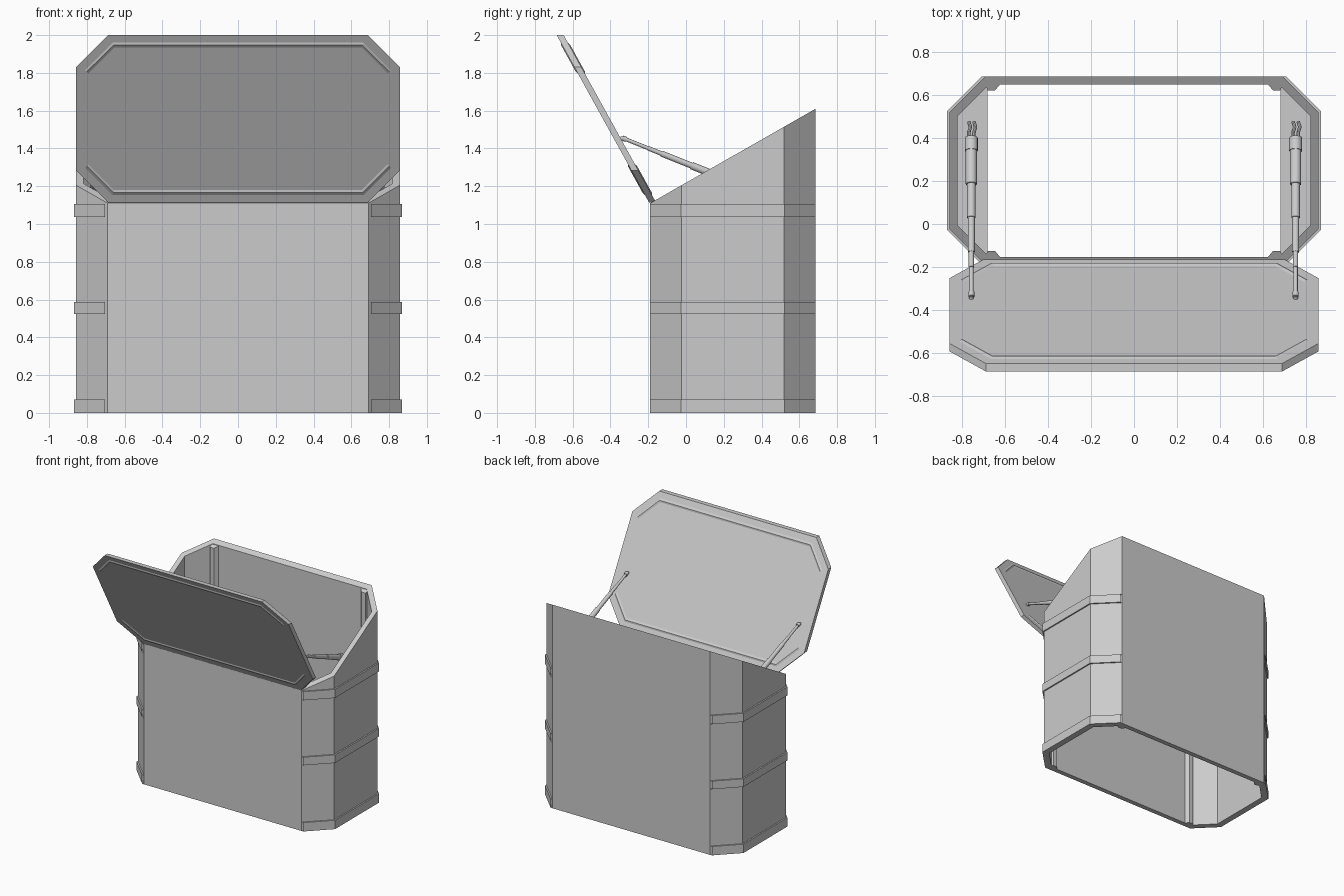
import bpy, bmesh, math
from mathutils import Vector

if "Cube" in bpy.data.objects:
    bpy.data.objects.remove(bpy.data.objects["Cube"])

grey = bpy.data.materials.new("plain grey")
grey.diffuse_color = (0.6, 0.6, 0.6, 1)
grey.use_nodes = True
grey.node_tree.nodes["Principled BSDF"].inputs["Base Color"].default_value = grey.diffuse_color


def finish(name, bm, smooth=False):
    bmesh.ops.recalc_face_normals(bm, faces=bm.faces)
    me = bpy.data.meshes.new(name)
    bm.to_mesh(me)
    bm.free()
    me.materials.append(grey)
    ob = bpy.data.objects.new(name, me)
    bpy.context.collection.objects.link(ob)
    if smooth:
        bpy.ops.object.select_all(action='DESELECT')
        ob.select_set(True)
        bpy.context.view_layer.objects.active = ob
        bpy.ops.object.shade_smooth_by_angle(angle=math.radians(35))
    return ob


def bridge(bm, loops, closed_ends=False, ring=False, cyclic=True):
    """Join successive point loops with quads."""
    vs = [[bm.verts.new(p) for p in loop] for loop in loops]
    pairs = list(zip(vs, vs[1:])) + ([(vs[-1], vs[0])] if ring else [])
    for a, b in pairs:
        n = len(a)
        for i in range(n if cyclic else n - 1):
            j = (i + 1) % n
            bm.faces.new((a[i], a[j], b[j], b[i]))
    if closed_ends:
        bm.faces.new(vs[0])
        bm.faces.new(vs[-1])


def octagon(x, y0, y1, c):
    """Rectangle with cut corners of size c."""
    half = [(x - c, y0), (x, y0 + c), (x, y1 - c), (x - c, y1)]
    return half + [(-px, py) for px, py in reversed(half)]


def rim(y):
    return 1.11 + (y + 0.19) * 0.571


# Open bin shell with a slanted rim
outer = octagon(0.857, -0.19, 0.685, 0.167)
inner = octagon(0.818, -0.152, 0.647, 0.145)
bm = bmesh.new()
bridge(bm, [[(x, y, 0) for x, y in outer],
            [(x, y, rim(y)) for x, y in outer],
            [(x, y, rim(y)) for x, y in inner],
            [(x, y, 0) for x, y in inner]], ring=True)
finish("bin_shell", bm)

for s, side in ((-1, "left"), (1, "right")):
    # Raised bands wrapping each end of the bin
    bm = bmesh.new()
    path = [(0.69, -0.19), (0.857, -0.023), (0.857, 0.518), (0.69, 0.685)]
    proud = [(0.705, -0.19), (0.868, -0.027), (0.868, 0.522), (0.705, 0.685)]
    for z0, z1 in ((0, 0.07), (0.523, 0.587), (1.037, 1.105)):
        bridge(bm, [[(s * x, y, z0) for x, y in path],
                    [(s * x, y, z0) for x, y in proud],
                    [(s * x, y, z1) for x, y in proud],
                    [(s * x, y, z1) for x, y in path]], cyclic=False)
    finish(side + "_bands", bm)

    # Ledge inside the bin below the strut
    bm = bmesh.new()
    ledge = [(0.68, -0.155), (0.82, -0.01), (0.82, 0.505), (0.68, 0.65)]
    bridge(bm, [[(s * x, y, z) for x, y in ledge] for z in (1.06, 1.08)],
           closed_ends=True)
    finish(side + "_ledge", bm)

    # Upright corner posts
    bm = bmesh.new()
    for wall, d in ((0.65, -1), (-0.155, 1)):
        plan = [(0.62, wall), (0.645, wall + d * 0.03),
                (0.68, wall + d * 0.03), (0.69, wall)]
        bridge(bm, [[(s * x, y, 0) for x, y in plan],
                    [(s * x, y, rim(y) - 0.004) for x, y in plan]],
               closed_ends=True)
    finish(side + "_posts", bm)


# Raised lid: leaning plate with level cut edges
def lid_y(z):
    return -0.195 - (z - 1.113) * 0.552


lid = octagon(0.857, 1.113, 2.0, 0.17)
bm = bmesh.new()
bridge(bm, [[(x, lid_y(z) + t, z) for x, z in lid] for t in (0, 0.037)],
       closed_ends=True)
finish("lid", bm)

# Shallow ribs along the lid's upper and lower edges, on both faces
bm = bmesh.new()
for base, d in ((0, -1), (0.037, 1)):
    for top in (False, True):
        rows = []
        for off, h in ((0, 0), (0.013, 0.006), (0.026, 0)):
            half = [(0.665 - off * 0.41, 0.04 + off),
                    (0.81 - off * 0.7, 0.185 + off * 0.7)]
            row = [(-x, e) for x, e in reversed(half)] + half
            line = []
            for x, e in row:
                z = 2.0 - e if top else 1.113 + e
                line.append((x, lid_y(z) + base + d * h, z))
            rows.append(line)
        bridge(bm, rows, cyclic=False)
finish("lid_ribs", bm)


# Gas struts
def tube(bm, p, q, r, sides=16):
    p, q = Vector(p), Vector(q)
    turn = (q - p).to_track_quat('Z', 'Y')
    ring = [Vector((r * math.cos(2 * math.pi * i / sides),
                    r * math.sin(2 * math.pi * i / sides), 0))
            for i in range(sides)]
    bridge(bm, [[c + turn @ v for v in ring] for c in (p, q)],
           closed_ends=True)


def on_axis(x, y):
    return (x, y, 1.457 - (y + 0.34) * 0.4)


for x, side in ((-0.755, "left"), (0.75, "right")):
    bm = bmesh.new()
    for y0, y1, r in ((-0.34, -0.19, 0.01), (-0.2, -0.125, 0.012),
                      (-0.13, 0.04, 0.016), (0.03, 0.19, 0.02),
                      (0.185, 0.35, 0.026), (0.34, 0.4, 0.03)):
        tube(bm, on_axis(x, y0), on_axis(x, y1), r)
    # End fitting on the lid
    tube(bm, on_axis(x, -0.335), on_axis(x, -0.315), 0.014)
    tube(bm, (x, -0.362, 1.445), on_axis(x, -0.335), 0.011)
    # Two curved prongs at the lower end
    for dx in (-0.012, 0.012):
        prong = [(dx, 0.39), (dx, 0.425), (dx + 0.008, 0.45), (dx, 0.475)]
        for (a, ya), (b, yb) in zip(prong, prong[1:]):
            tube(bm, on_axis(x + a, ya), on_axis(x + b, yb), 0.008, 8)
    finish(side + "_strut", bm, smooth=True)
